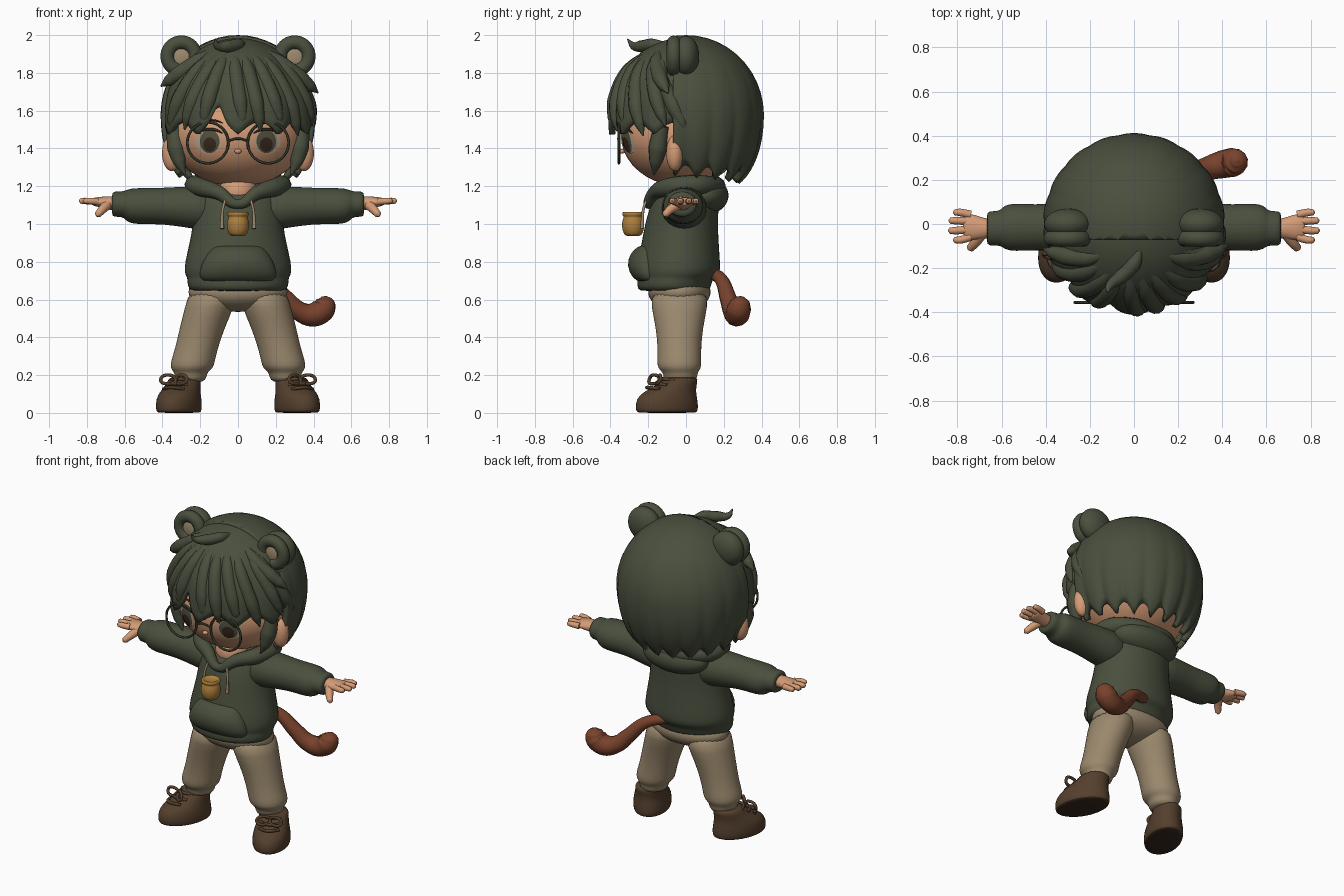
import bpy, bmesh
from math import sin, cos, pi, acos, exp, radians
from mathutils import Vector

default_cube = bpy.data.objects.get("Cube")
if default_cube:
    bpy.data.objects.remove(default_cube, do_unlink=True)


def material(name, *rgb):
    mat = bpy.data.materials.new(name)
    mat.use_nodes = True
    mat.diffuse_color = (*rgb, 1)
    mat.node_tree.nodes["Principled BSDF"].inputs["Base Color"].default_value = (*rgb, 1)
    return mat


green = material("forest green", .067, .078, .047)
skin = material("warm skin", .66, .33, .18)
beige = material("beige cloth", .33, .25, .155)
brown = material("shoe brown", .088, .05, .026)
rust = material("rust tail", .19, .055, .025)
gold = material("honey gold", .42, .21, .045)
dark = material("dark brown", .04, .022, .013)
olive = material("eye olive", .09, .085, .05)
frame = material("frame green", .03, .036, .024)
cream = material("eye cream", .5, .38, .27)


def finish(name, bm, mat, subdivide=0):
    mesh = bpy.data.meshes.new(name)
    bm.to_mesh(mesh)
    bm.free()
    mesh.materials.append(mat)
    mesh.shade_smooth()
    obj = bpy.data.objects.new(name, mesh)
    bpy.context.collection.objects.link(obj)
    if subdivide:
        mod = obj.modifiers.new("smooth", 'SUBSURF')
        mod.levels = mod.render_levels = subdivide
    return obj


def ellipsoid(name, mat, centre, radii):
    bm = bmesh.new()
    bmesh.ops.create_uvsphere(bm, u_segments=36, v_segments=20, radius=1)
    bmesh.ops.scale(bm, vec=radii, verts=bm.verts)
    bmesh.ops.translate(bm, vec=centre, verts=bm.verts)
    return finish(name, bm, mat)


def loft(name, mat, rings, along="z", side=1, segments=24):
    """Skin oval rings (position, centre a, centre b, radius a, radius b)."""
    bm = bmesh.new()
    loops = []
    for pos, ca, cb, ra, rb in rings:
        loop = []
        for i in range(segments):
            angle = 2 * pi * i / segments
            a, b = ca + ra * cos(angle), cb + rb * sin(angle)
            x, y, z = (a, b, pos) if along == "z" else (pos, a, b)
            loop.append(bm.verts.new((x * side, y, z)))
        loops.append(loop)
    for low, high in zip(loops, loops[1:]):
        for i in range(segments):
            k = (i + 1) % segments
            bm.faces.new((low[i], low[k], high[k], high[i]))
    bm.faces.new(loops[0])
    bm.faces.new(loops[-1])
    bmesh.ops.recalc_face_normals(bm, faces=bm.faces)
    return finish(name, bm, mat, 1)


def tube(name, mat, points, radii, side=1, closed=False):
    """Round tube through points, with one radius per point."""
    curve = bpy.data.curves.new(name, 'CURVE')
    curve.dimensions = '3D'
    curve.bevel_depth, curve.bevel_resolution = 1, 4
    curve.resolution_u, curve.use_fill_caps = 8, True
    spline = curve.splines.new('BEZIER')
    spline.bezier_points.add(len(points) - 1)
    spline.use_cyclic_u = closed
    if isinstance(radii, float):
        radii = [radii] * len(points)
    for bez, (x, y, z), r in zip(spline.bezier_points, points, radii):
        bez.co, bez.radius = (x * side, y, z), r
        bez.handle_left_type = bez.handle_right_type = 'AUTO'
    temp = bpy.data.objects.new("temp", curve)
    bpy.context.collection.objects.link(temp)
    graph = bpy.context.evaluated_depsgraph_get()
    mesh = bpy.data.meshes.new_from_object(temp.evaluated_get(graph))
    bpy.data.objects.remove(temp)
    bm = bmesh.new()
    bm.from_mesh(mesh)
    bpy.data.meshes.remove(mesh)
    obj = finish(name, bm, mat)
    obj.data.materials.clear()
    obj.data.materials.append(mat)
    return obj


def hoop(name, mat, centre, radius, thick):
    cx, cy, cz = centre
    steps = [2 * pi * i / 12 for i in range(12)]
    return tube(name, mat, [(cx + radius * cos(t), cy, cz + radius * sin(t)) for t in steps], thick, closed=True)


# Head and face
FACE, FACE_R = Vector((0, -.02, 1.47)), Vector((.36, .325, .27))
ellipsoid("head", skin, FACE, FACE_R)
ellipsoid("nose", skin, (0, -.338, 1.385), (.018, .014, .013))
ellipsoid("neck", skin, (0, -.06, 1.17), (.1, .1, .1))


def face_y(x, z):
    return FACE.y - FACE_R.y * (1 - (x / FACE_R.x) ** 2 - ((z - FACE.z) / FACE_R.z) ** 2) ** .5


def face_plate(name, mat, x, z, rx, rz, lift):
    bm = bmesh.new()
    bmesh.ops.create_circle(bm, cap_ends=True, cap_tris=True, segments=28, radius=1)
    bmesh.ops.subdivide_edges(bm, edges=bm.edges[:], cuts=1)
    for v in bm.verts:
        px, pz = x + v.co.x * rx, z + v.co.y * rz
        v.co = (px, face_y(px, pz) - lift, pz)
    return finish(name, bm, mat)


for s, label in ((1, "left"), (-1, "right")):
    face_plate(label + "_eye_white", cream, s * .155, 1.435, .07, .062, .003)
    face_plate(label + "_iris", olive, s * .15, 1.437, .052, .062, .006)
    face_plate(label + "_pupil", dark, s * .15, 1.42, .034, .038, .009)
    for part, z, rise, thick in (("lash", 1.48, .022, .007), ("brow", 1.535, .015, .005)):
        arc = [(x, face_y(x, z) - .004, z + rise * (1 - ((x - .15) / .07) ** 2)) for x in (.08, .115, .15, .185, .22)]
        tube(f"{label}_{part}", dark, arc, [.002, thick, thick, thick, .002], s)
    hoop(label + "_glasses_rim", frame, (s * .16, -.355, 1.43), .108, .007)
    ellipsoid(label + "_ear", skin, (s * .35, -.06, 1.375), (.052, .045, .095))
    # Round animal ears
    hoop(label + "_bear_ear_rim", green, (s * .3, -.065, 1.888), .073, .037)
    ellipsoid(label + "_bear_ear_back", green, (s * .3, 0, 1.888), (.108, .07, .108))
    ellipsoid(label + "_bear_ear_inner", beige, (s * .295, -.062, 1.88), (.066, .025, .066))
tube("glasses_bridge", frame, [(-.053, -.355, 1.44), (0, -.36, 1.452), (.053, -.355, 1.44)], .006)


# Hair: rippled shells with a pointed hem, plus loose locks
def on_head(a, phi, lift):
    r = (.41 + lift) * sin(phi) ** (1 if phi < pi / 2 else .6)
    return Vector((r * sin(a), -r * cos(a), 1.58 + (.42 + lift) * cos(phi)))


def hair_shell(name, hem, locks, bulge, lift, cut_y, keep, cols=200, rows=18):
    bm = bmesh.new()
    grid = []
    for i in range(cols):
        a = 2 * pi * i / cols - pi
        end = acos((hem(a) - 1.58) / .42)
        ridge = abs(cos(a * locks)) - .5
        grid.append([bm.verts.new(on_head(a, end * j / rows, lift + bulge * ridge * (j / rows) ** 3))
                     for j in range(rows + 1)])
    for i in range(cols):
        here, there = grid[i], grid[(i + 1) % cols]
        for j in range(rows):
            bm.faces.new((here[j], here[j + 1], there[j + 1], there[j]))
    bmesh.ops.remove_doubles(bm, verts=bm.verts, dist=.0001)
    bmesh.ops.bisect_plane(bm, geom=bm.verts[:] + bm.edges[:] + bm.faces[:],
                           plane_co=(0, cut_y, 0), plane_no=(0, -keep, 0), clear_outer=True)
    obj = finish(name, bm, green)
    mod = obj.modifiers.new("thickness", 'SOLIDIFY')
    mod.thickness, mod.offset = .035, -1


def back_hem(a):
    return 1.27 + .03 * cos(a) + .055 * abs(sin(a * 9)) - .02


def front_hem(a):
    parting = .09 * exp(-((a + .27) / .09) ** 2)
    return 1.475 + .06 * abs(sin(a * 5.5)) + parting


hair_shell("back_hair", back_hem, 9, .02, 0, -.07, 1)
hair_shell("fringe", front_hem, 5.5, .035, -.012, -.03, -1)

# start angle, end angle, end slope, outward flick
lock_table = [(-.1, .08, 1.78, 0), (.1, .32, 1.8, 0), (.3, .62, 1.76, .005), (.5, .95, 1.85, .01),
              (-.25, -.5, 1.75, 0), (-.4, -.8, 1.77, .01), (-.6, -1.15, 1.8, .01),
              (.8, 1.3, 1.72, .02), (.75, 1.35, 1.32, .06), (-.75, -1.3, 1.24, .06), (.9, 1.6, 1.85, 0)]
for n, (a0, a1, slope, flick) in enumerate(lock_table):
    path = [on_head(a0 + (a1 - a0) * u, .5 + (slope - .5) * u, flick * u ** 3 - .035 * (1 - u * u * .4))
            for u in (0, .35, .7, .88, 1)]
    tube(f"hair_lock_{n}", green, path, [.02, .04, .042, .03, .004])
for s, label in ((1, "left"), (-1, "right")):
    tube(label + "_sideburn", green, [(.34, -.13, 1.52), (.325, -.15, 1.4), (.31, -.16, 1.33), (.28, -.17, 1.26)],
         [.04, .05, .035, .004], s)
tube("top_curl", green, [(.03, -.1, 1.95), (0, -.18, 1.95), (-.06, -.24, 1.94), (-.11, -.28, 1.945), (-.12, -.31, 1.98)],
     [.012, .032, .032, .02, .003])

# Hoodie
loft("hoodie_body", green, [
    (.645, 0, -.06, .23, .17), (.65, 0, -.065, .265, .195), (.7, 0, -.06, .272, .2), (.715, 0, -.05, .27, .205),
    (.74, 0, -.04, .288, .225), (.8, 0, -.04, .283, .222), (.9, 0, -.03, .258, .205), (1, 0, -.025, .24, .195),
    (1.08, 0, -.01, .238, .185), (1.15, 0, 0, .235, .17), (1.2, 0, .01, .18, .13)])
loft("front_pocket", green, [
    (.69, 0, -.19, .17, .05), (.71, 0, -.2, .21, .085), (.78, 0, -.205, .2, .11), (.84, 0, -.2, .165, .1),
    (.885, 0, -.19, .13, .065), (.89, 0, -.18, .1, .03)])
ellipsoid("hood_pouch", green, (0, .1, 1.15), (.225, .125, .1))
collar = [(.1, -.165, 1.165), (.2, -.09, 1.195), (.225, .03, 1.205), (.14, .13, 1.205)]
tube("hood_collar", green, [(0, -.2, 1.105)] + collar + [(0, .16, 1.2)] + [(-x, y, z) for x, y, z in collar[::-1]],
     [.025, .038, .05, .055, .05, .05, .05, .055, .05, .038], closed=True)

# Jar charm
loft("honey_jar", gold, [
    (.935, 0, -.28, .035, .035), (.945, 0, -.28, .05, .05), (.99, 0, -.28, .063, .063), (1.03, 0, -.28, .054, .054),
    (1.038, 0, -.28, .047, .047), (1.045, 0, -.28, .058, .058), (1.062, 0, -.28, .058, .058),
    (1.066, 0, -.28, .045, .045), (1.05, 0, -.28, .04, .04)])

# Limbs
for s, label in ((1, "left"), (-1, "right")):
    tube(label + "_drawstring", beige, [(.06, -.2, 1.15), (.08, -.225, 1.08), (.085, -.23, 1.03), (.085, -.232, .975)],
         [.007, .007, .008, .011], s)
    loft(label + "_sleeve", green, [
        (.1, -.01, 1.07, .13, .12), (.25, -.01, 1.09, .12, .112), (.4, -.015, 1.095, .102, .096),
        (.5, -.015, 1.095, .108, .097), (.57, -.015, 1.095, .108, .094), (.598, -.015, 1.1, .09, .078),
        (.61, -.02, 1.105, .078, .067), (.66, -.02, 1.105, .08, .069), (.668, -.02, 1.105, .065, .055)], "x", s)
    loft(label + "_palm", skin, [
        (.63, -.02, 1.11, .045, .04), (.68, -.02, 1.11, .045, .037), (.72, -.015, 1.115, .058, .03),
        (.765, -.01, 1.118, .058, .022), (.775, -.01, 1.118, .045, .015)], "x", s)
    for n, (y, reach) in enumerate(((-.058, .82), (-.024, .842), (.012, .84), (.042, .82))):
        tip = y * 1.25
        tube(f"{label}_finger_{n}", skin, [(.74, y, 1.118), (reach - .03, tip, 1.122), (reach - .008, tip, 1.122),
                                           (reach, tip, 1.122)], [.019, .017, .014, .004], s)
    tube(label + "_thumb", skin, [(.69, -.04, 1.105), (.72, -.085, 1.075), (.742, -.11, 1.05), (.748, -.118, 1.042)],
         [.028, .023, .018, .004], s)
    loft(label + "_trouser_leg", beige, [
        (.66, .13, -.035, .13, .155), (.56, .15, -.035, .13, .15), (.45, .19, -.035, .12, .125),
        (.34, .22, -.035, .113, .115), (.27, .24, -.035, .118, .118), (.235, .245, -.035, .113, .115),
        (.215, .25, -.03, .088, .092), (.19, .25, -.03, .085, .09), (.16, .25, -.03, .07, .08)], side=s)
    # Shoes turned outward
    shoe = loft(label + "_shoe", brown, [
        (0, 0, -.11, .095, .155), (.004, 0, -.11, .107, .17), (.03, 0, -.11, .112, .176), (.075, 0, -.11, .11, .17),
        (.11, 0, -.095, .1, .148), (.145, 0, -.055, .09, .11), (.18, 0, -.03, .085, .093), (.19, 0, -.03, .075, .08)])
    shoe.data.materials.append(dark)
    for face in shoe.data.polygons:
        face.material_index = int(face.center.z < .003 and face.normal.z < -.5)
    parts = [shoe]
    for n, (y, z) in enumerate(((-.222, .127), (-.178, .147), (-.135, .172))):
        parts.append(tube(f"{label}_lace_{n}", brown, [(-.06, y + .045, z), (0, y, z + .008), (.06, y + .045, z)], .009))
    for d in (-1, 1):
        parts.append(tube(f"{label}_bow_{d}", brown, [(0, -.155, .175), (d * .05, -.17, .2), (d * .075, -.18, .175),
                                                      (d * .045, -.185, .155)], .009, closed=True))
    for part in parts:
        part.location.x, part.rotation_euler.z = s * .27, s * radians(23)
ellipsoid("trouser_seat", beige, (0, -.035, .64), (.262, .165, .105))

# Tail
tube("tail", rust, [(.04, .14, .74), (.16, .19, .7), (.26, .225, .6), (.33, .25, .535), (.4, .27, .52),
                    (.45, .28, .55), (.465, .285, .59), (.468, .286, .612), (.469, .286, .618)],
     [.03, .036, .045, .053, .063, .066, .052, .025, .004])
